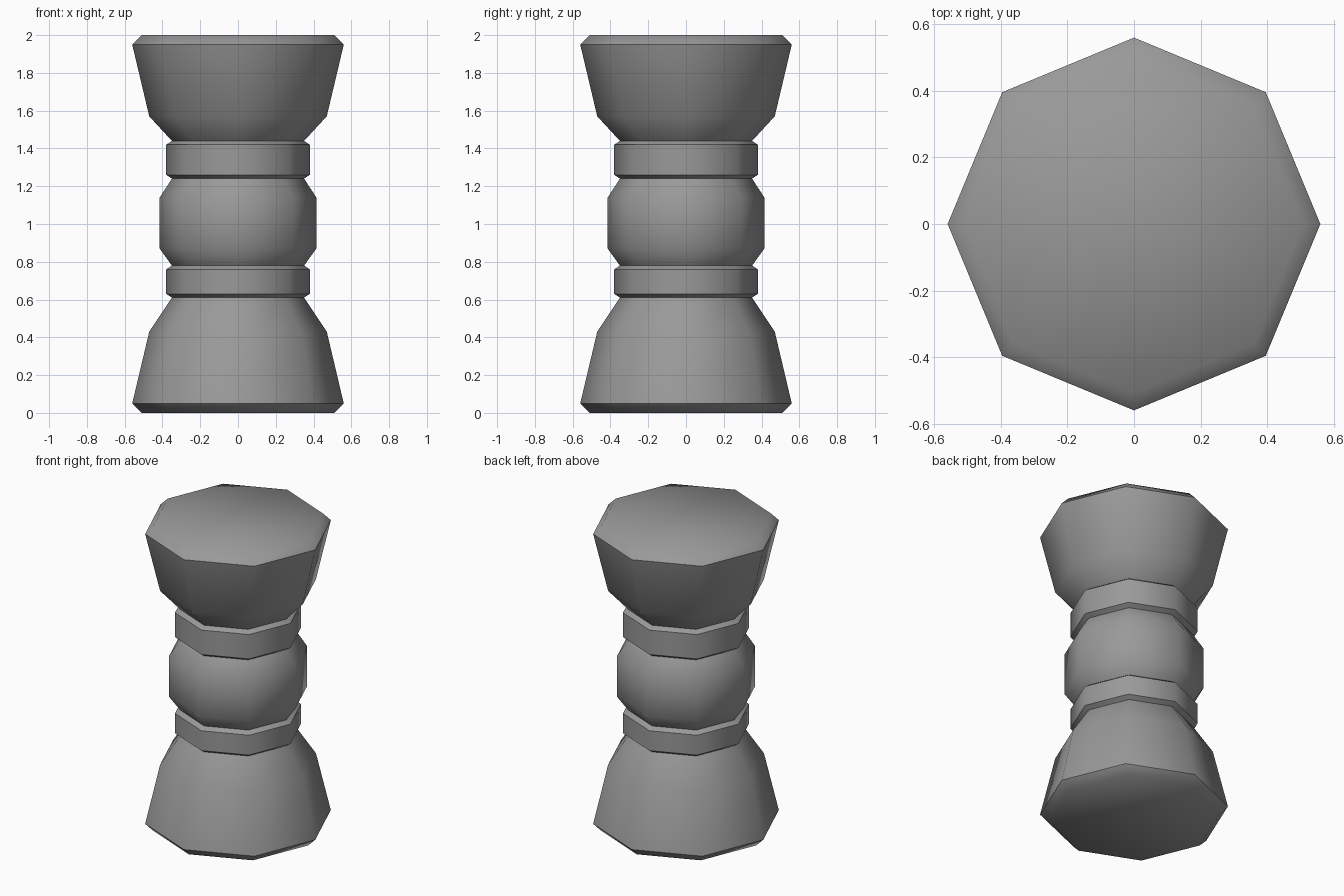
import bpy, bmesh
from math import cos, sin, tau, radians

cube = bpy.data.objects.get("Cube")
if cube:
    bpy.data.objects.remove(cube, do_unlink=True)

grey = bpy.data.materials.new("plain grey")
grey.use_nodes = True
colour = (0.32, 0.32, 0.32, 1)
grey.diffuse_color = colour
grey.node_tree.nodes["Principled BSDF"].inputs["Base Color"].default_value = colour

SIDES = 8


def lathe(name, profile, cap_bottom=False, cap_top=False):
    """Turn a bottom-to-top (radius, z) profile into an octagonal part."""
    bm = bmesh.new()
    rings = [[bm.verts.new((r * cos(tau * i / SIDES), r * sin(tau * i / SIDES), z))
              for i in range(SIDES)] for r, z in profile]
    for low, high in zip(rings, rings[1:]):
        for i in range(SIDES):
            j = (i + 1) % SIDES
            bm.faces.new((low[i], low[j], high[j], high[i]))
    if cap_bottom:
        bm.faces.new(rings[0][::-1])
    if cap_top:
        bm.faces.new(rings[-1])
    mesh = bpy.data.meshes.new(name)
    bm.to_mesh(mesh)
    bm.free()
    mesh.materials.append(grey)
    obj = bpy.data.objects.new(name, mesh)
    bpy.context.collection.objects.link(obj)
    bpy.ops.object.select_all(action="DESELECT")
    obj.select_set(True)
    bpy.context.view_layer.objects.active = obj
    bpy.ops.object.shade_smooth_by_angle(angle=radians(50))


# Flared ends, the upper one a mirror of the lower
flare = [(0.51, 0), (0.56, 0.05), (0.47, 0.43), (0.35, 0.61)]
lathe("lower_flare", flare, cap_bottom=True)
lathe("upper_flare", [(r, 2 - z) for r, z in reversed(flare)][:1] and
      [(0.35, 1.44)] + [(r, 2 - z) for r, z in reversed(flare[:-1])], cap_top=True)

# Chamfered bands around the waist
for name, bottom, top in (("lower_band", 0.61, 0.78), ("upper_band", 1.24, 1.44)):
    lathe(name, [(0.35, bottom), (0.38, bottom + 0.02),
                 (0.38, top - 0.02), (0.35, top)])

# Rounded middle
lathe("middle_bulge", [(0.35, 0.78), (0.415, 0.87), (0.415, 1.14), (0.35, 1.24)])
